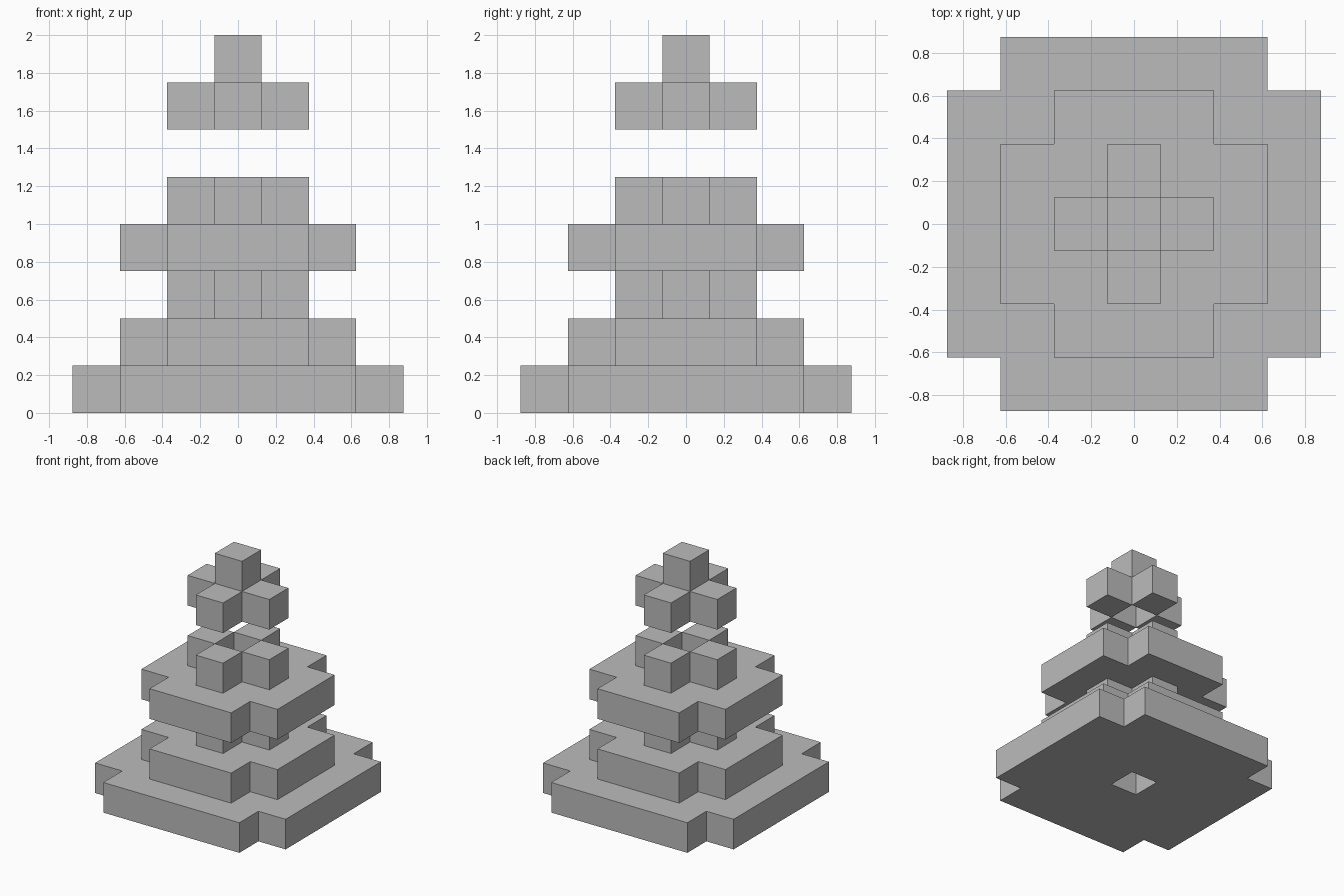
import bpy
import bmesh
from mathutils import Vector

cube = bpy.data.objects.get("Cube")
if cube:
    bpy.data.objects.remove(cube, do_unlink=True)

UNIT = 0.25  # edge length of one block

# One flat colour for everything
grey = bpy.data.materials.new("plain_grey")
grey.use_nodes = True
colour = (0.5, 0.5, 0.5, 1)
grey.diffuse_color = colour
bsdf = next(n for n in grey.node_tree.nodes if n.type == 'BSDF_PRINCIPLED')
bsdf.inputs["Base Color"].default_value = colour

# Tiers of foliage: name, level in blocks, reach from the centre in blocks
TIERS = [
    ("bottom_foliage", 0, 3),
    ("lower_foliage", 1, 2),
    ("lower_cross", 2, 1),
    ("middle_foliage", 3, 2),
    ("middle_cross", 4, 1),
    ("upper_cross", 6, 1),
    ("tip", 7, 0),
]


def tier_cells(level, reach):
    """Square of blocks without its corners and without the trunk shaft."""
    if reach == 0:
        return {(0, 0, level)}
    span = range(-reach, reach + 1)
    return {(x, y, level) for x in span for y in span
            if abs(x) + abs(y) not in (0, 2 * reach)}


def build_tier(name, cells, solid):
    """Skin the blocks, leaving out faces hidden between neighbours."""
    bm = bmesh.new()
    for cell in sorted(cells):
        centre = Vector(cell) + Vector((0, 0, 0.5))
        for axis in range(3):
            for sign in (-1, 1):
                normal = Vector((0, 0, 0))
                normal[axis] = sign
                if tuple(int(c) for c in Vector(cell) + normal) in solid:
                    continue
                u = Vector((0, 0, 0))
                u[(axis + 1) % 3] = 1
                v = normal.cross(u)
                corners = [(u + v), (v - u), (-u - v), (u - v)]
                bm.faces.new([bm.verts.new((centre + (normal + c) / 2) * UNIT)
                              for c in corners])
    bmesh.ops.remove_doubles(bm, verts=bm.verts, dist=UNIT / 100)
    # Join the squares of each flat side into larger faces
    bmesh.ops.dissolve_limit(bm, angle_limit=0.01, verts=bm.verts, edges=bm.edges)
    mesh = bpy.data.meshes.new(name)
    bm.to_mesh(mesh)
    bm.free()
    mesh.materials.append(grey)
    bpy.context.collection.objects.link(bpy.data.objects.new(name, mesh))


tiers = {name: tier_cells(level, reach) for name, level, reach in TIERS}
solid = set().union(*tiers.values())
for name, cells in tiers.items():
    build_tier(name, cells, solid)
